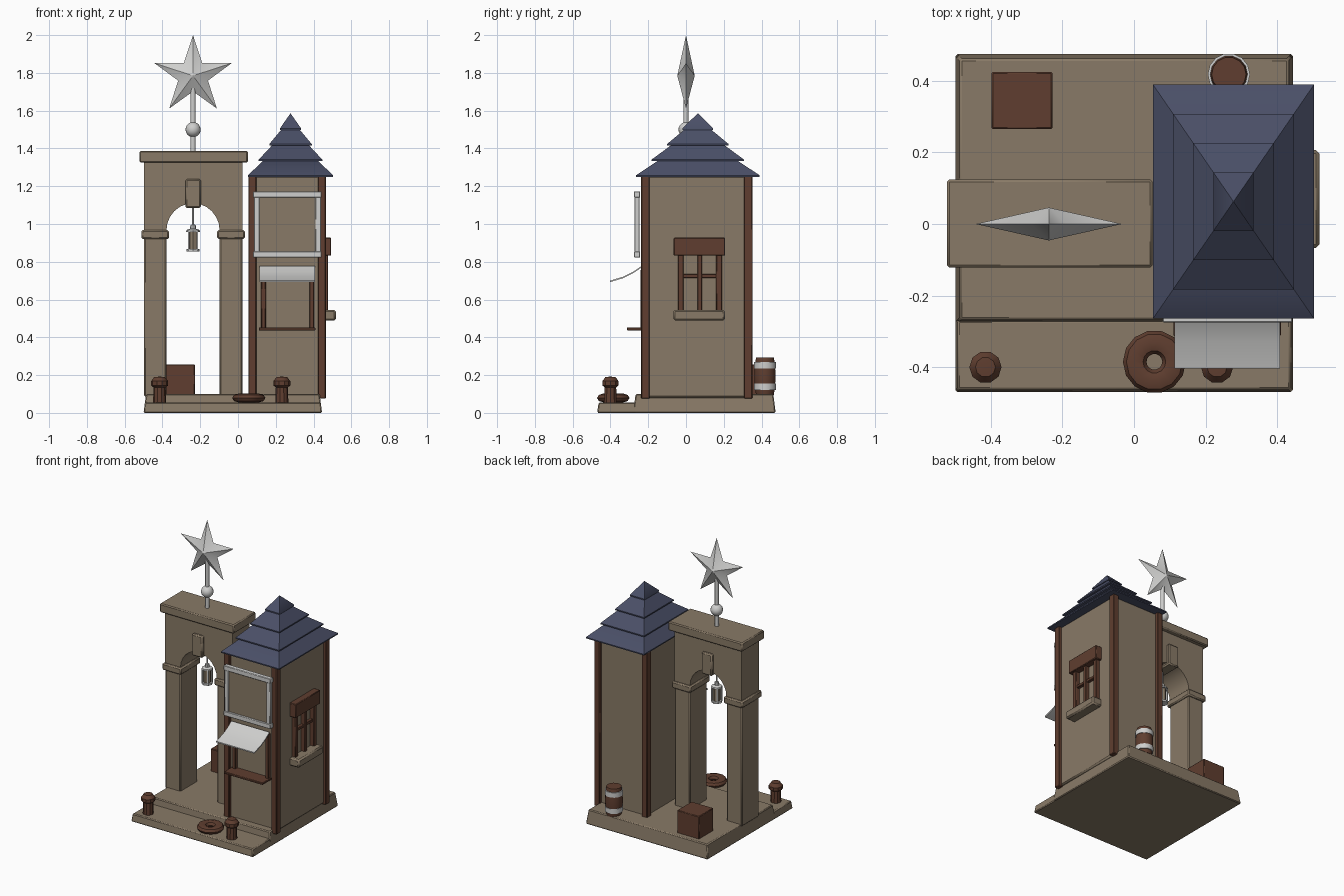
import bpy, bmesh, math
from mathutils import Matrix

if "Cube" in bpy.data.objects:
    bpy.data.objects.remove(bpy.data.objects["Cube"])


def material(name, rgb):
    m = bpy.data.materials.new(name)
    m.diffuse_color = (*rgb, 1)
    m.use_nodes = True
    m.node_tree.nodes["Principled BSDF"].inputs["Base Color"].default_value = m.diffuse_color
    return m


STONE = material("tan stone", (0.25, 0.195, 0.135))
WOOD = material("dark brown wood", (0.115, 0.048, 0.029))
SLATE = material("slate blue", (0.068, 0.078, 0.135))
PALE = material("pale grey", (0.62, 0.62, 0.61))


def finish(name, bm, mat, bevel=0.0, angle=35):
    bmesh.ops.recalc_face_normals(bm, faces=bm.faces)
    mesh = bpy.data.meshes.new(name)
    bm.to_mesh(mesh)
    bm.free()
    mesh.materials.append(mat)
    ob = bpy.data.objects.new(name, mesh)
    bpy.context.collection.objects.link(ob)
    if bevel:
        mod = ob.modifiers.new("Bevel", 'BEVEL')
        mod.width = bevel
        mod.segments = 1
    bpy.ops.object.select_all(action='DESELECT')
    bpy.context.view_layer.objects.active = ob
    ob.select_set(True)
    bpy.ops.object.shade_smooth_by_angle(angle=math.radians(angle))
    return ob


def box(name, x, y, z, mat, bevel=0.0, taper=0.0):
    """Box from three (low, high) ranges; taper insets the top edge."""
    bm = bmesh.new()
    bmesh.ops.create_cube(bm, size=1)
    for v in bm.verts:
        top = v.co.z > 0
        sx, sy = math.copysign(1, v.co.x), math.copysign(1, v.co.y)
        v.co = (x[v.co.x > 0] - (taper * sx if top else 0),
                y[v.co.y > 0] - (taper * sy if top else 0), z[top])
    return finish(name, bm, mat, bevel)


def lathe(name, profile, at, mat, sides=12, angle=35):
    """Revolve (radius, height) points around a vertical axis."""
    bm = bmesh.new()
    vs = [bm.verts.new((at[0] + r, at[1], z)) for r, z in profile]
    es = [bm.edges.new(p) for p in zip(vs, vs[1:])]
    bmesh.ops.spin(bm, geom=vs + es, cent=(at[0], at[1], 0), axis=(0, 0, 1),
                   angle=math.tau, steps=sides)
    bmesh.ops.remove_doubles(bm, verts=bm.verts, dist=1e-5)
    return finish(name, bm, mat, angle=angle)


def extrude(name, pts, axis, lo, hi, mat, bevel=0.0):
    """Extrude a closed profile along x (profile y,z) or y (profile x,z)."""
    bm = bmesh.new()
    place = (lambda a, b: (lo, a, b)) if axis == 'x' else (lambda a, b: (a, lo, b))
    f = bm.faces.new([bm.verts.new(place(*p)) for p in pts])
    g = bmesh.ops.extrude_face_region(bm, geom=[f])
    d = (hi - lo, 0, 0) if axis == 'x' else (0, hi - lo, 0)
    bmesh.ops.translate(bm, vec=d,
                        verts=[v for v in g['geom'] if isinstance(v, bmesh.types.BMVert)])
    return finish(name, bm, mat, bevel)


# Stepped base
box("base_platform", (-0.5, 0.445), (-0.28, 0.475), (0, 0.1), STONE, 0.006, 0.013)
box("front_step", (-0.5, 0.445), (-0.47, -0.262), (0, 0.055), STONE, 0.006, 0.007)

# Tower walls and corner posts
box("tower_wall", (0.075, 0.447), (-0.215, 0.328), (0.08, 1.255), STONE, 0.01)
for x in (0.055, 0.423):
    for y in (-0.237, 0.307):
        box("corner_post", (x, x + 0.042), (y, y + 0.045), (0.075, 1.255), WOOD, 0.004)

# Tiered roof: overlapping rectangular frustums
RX, RY, TIERS = 0.225, 0.327, 4
for i in range(TIERS):
    z0 = 1.25 + 0.0825 * i
    z1 = 1.335 + 0.0825 * i if i < TIERS - 1 else 1.585
    k0 = 1 - i / TIERS
    k1 = 0.86 * (1 - (i + 1) / TIERS)
    bm = bmesh.new()
    rings = []
    for k, z in ((k0, z0), (k0, z0 + 0.008), (max(k1, 0.004), z1)):
        rings.append([bm.verts.new((0.278 + sx * k * RX, 0.0625 + sy * k * RY, z))
                      for sx, sy in ((-1, -1), (1, -1), (1, 1), (-1, 1))])
    bm.faces.new(rings[0])
    bm.faces.new(rings[-1])
    for a, b in zip(rings, rings[1:]):
        for j in range(4):
            bm.faces.new((a[j], a[j - 1], b[j - 1], b[j]))
    finish("roof_tier", bm, SLATE)

# Framed sign board on the front
box("sign_panel", (0.095, 0.43), (-0.264, -0.252), (0.83, 1.165), STONE)
for z in (0.822, 1.14):
    box("sign_rail", (0.08, 0.443), (-0.275, -0.243), (z, z + 0.033), PALE, 0.003)
for x in (0.085, 0.409):
    box("sign_stile", (x, x + 0.03), (-0.272, -0.246), (0.822, 1.173), PALE, 0.003)

# Curved awning
curve = [(-0.235, 0.778), (-0.28, 0.747), (-0.33, 0.722), (-0.403, 0.7)]
extrude("awning", curve + [(y, z - 0.008) for y, z in reversed(curve)],
        'x', 0.113, 0.408, PALE)

# Serving hatch: shelf and uprights
box("shelf", (0.11, 0.41), (-0.313, -0.21), (0.437, 0.452), WOOD, 0.003)
for x in (0.123, 0.379):
    box("hatch_upright", (x, x + 0.024), (-0.24, -0.21), (0.45, 0.76), WOOD, 0.003)

# Side window
box("window_lintel", (0.44, 0.493), (-0.065, 0.207), (0.832, 0.928), WOOD, 0.004)
box("window_sill", (0.44, 0.518), (-0.067, 0.207), (0.488, 0.546), STONE, 0.01)
for y, w in ((-0.043, 0.031), (0.06, 0.025), (0.16, 0.031)):
    box("window_bar", (0.44, 0.476), (y, y + w), (0.54, 0.84), WOOD, 0.003)
box("window_crossbar", (0.44, 0.468), (-0.03, 0.17), (0.715, 0.735), WOOD, 0.003)

# Archway: columns, capitals, arch block, top slab, keystone
CX = -0.238
for c in (-0.4385, -0.037):
    box("arch_column", (c - 0.06, c + 0.06), (-0.095, 0.095), (0.085, 0.95), STONE, 0.008)
    box("column_capital", (c - 0.073, c + 0.073), (-0.11, 0.11), (0.92, 0.968), STONE, 0.008)
arc = [(CX + 0.141 * math.cos(t), 0.965 + 0.145 * math.sin(t))
       for t in (math.pi * i / 12 for i in range(13))]
extrude("arch_block", [(-0.498, 0.965), (-0.498, 1.33), (0.024, 1.33), (0.024, 0.965)] + arc,
        'y', -0.095, 0.095, STONE)
box("arch_slab", (-0.522, 0.052), (-0.122, 0.125), (1.325, 1.387), STONE, 0.007)
box("keystone", (CX - 0.041, CX + 0.041), (-0.115, 0.115), (1.085, 1.237), STONE, 0.008)

# Hanging lantern
lathe("lantern_rod", [(0, 0.98), (0.006, 0.98), (0.006, 1.1), (0, 1.1)], (CX, 0), PALE, 8)
lathe("lantern_cap", [(0, 0.958), (0.037, 0.958), (0.035, 0.968), (0.016, 0.975),
                      (0.014, 0.995), (0, 0.998)], (CX, 0), PALE, 8)
lathe("lantern_body", [(0, 0.866), (0.024, 0.866), (0.024, 0.96), (0, 0.96)], (CX, 0), STONE, 8)
lathe("lantern_base", [(0, 0.855), (0.035, 0.855), (0.035, 0.868), (0, 0.868)], (CX, 0), PALE, 8)
for sx in (-1, 1):
    for sy in (-1, 1):
        x, y = CX + sx * 0.022, sy * 0.022
        box("lantern_bar", (x - 0.004, x + 0.004), (y - 0.004, y + 0.004), (0.86, 0.965), PALE)

# Star finial: pole, ball and puffed five-pointed star
lathe("star_pole", [(0, 1.38), (0.013, 1.38), (0.013, 1.72), (0, 1.72)], (CX, 0), PALE, 12)
bm = bmesh.new()
bmesh.ops.create_uvsphere(bm, u_segments=16, v_segments=10, radius=0.04,
                          matrix=Matrix.Translation((CX, 0, 1.5)))
finish("pole_ball", bm, PALE)
bm = bmesh.new()
rim = []
for i in range(10):
    r = 0.083 if i % 2 else 0.215
    t = math.pi / 2 + i * math.pi / 5
    rim.append(bm.verts.new((CX + r * math.cos(t), 0, 1.785 + r * math.sin(t))))
for y in (-0.046, 0.046):
    hub = bm.verts.new((CX, y, 1.785))
    for i in range(10):
        bm.faces.new((rim[i - 1], rim[i], hub))
finish("star", bm, PALE, angle=50)

# Mooring bollards on the step
for x in (-0.415, 0.232):
    lathe("bollard", [(0, 0.05), (0.035, 0.05), (0.032, 0.135), (0.045, 0.145),
                      (0.045, 0.168), (0.028, 0.19), (0, 0.192)], (x, -0.4), WOOD, 10)

# Coiled ring lying on the step
lathe("rope_ring", [(0.055 + 0.033 * math.cos(a), 0.079 + 0.023 * math.sin(a))
                    for a in (math.tau * i / 8 for i in range(9))],
      (0.057, -0.385), WOOD, 14)

# Crate and banded barrel at the back
box("crate", (-0.398, -0.228), (0.265, 0.425), (0.095, 0.257), WOOD, 0.004)
BARREL = (0.265, 0.418)
lathe("barrel", [(0, 0.095), (0.048, 0.095), (0.054, 0.13), (0.058, 0.195),
                 (0.054, 0.26), (0.048, 0.292), (0, 0.292)], BARREL, WOOD, 14)
for z in (0.122, 0.236):
    lathe("barrel_band", [(0.05, z), (0.059, z), (0.059, z + 0.034), (0.05, z + 0.034),
                          (0.05, z)], BARREL, PALE, 14)
